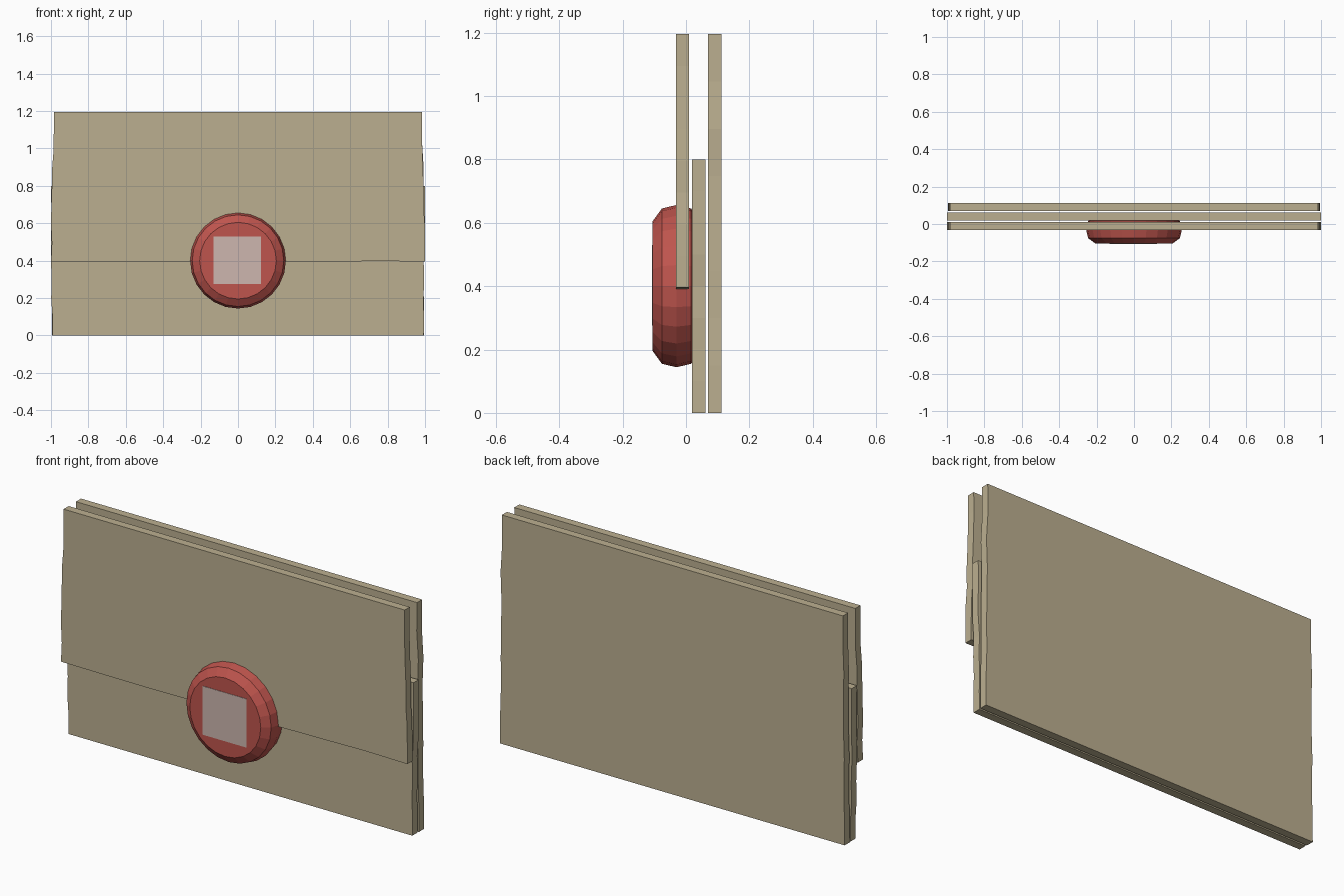
import bpy, bmesh, math, random

cube = bpy.data.objects.get("Cube")
if cube:
    bpy.data.objects.remove(cube)


def material(name, rgb):
    mat = bpy.data.materials.new(name)
    mat.use_nodes = True
    mat.diffuse_color = (*rgb, 1)
    bsdf = next(n for n in mat.node_tree.nodes if n.type == 'BSDF_PRINCIPLED')
    bsdf.inputs["Base Color"].default_value = (*rgb, 1)
    return mat


paper = material("parchment", (0.50, 0.43, 0.28))
wax = material("red wax", (0.52, 0.09, 0.075))
pale = material("pale pink", (0.61, 0.47, 0.43))


def finish(bm, name, mat):
    bmesh.ops.recalc_face_normals(bm, faces=bm.faces)
    mesh = bpy.data.meshes.new(name)
    bm.to_mesh(mesh)
    bm.free()
    mesh.materials.append(mat)
    obj = bpy.data.objects.new(name, mesh)
    bpy.context.collection.objects.link(obj)
    return obj


def extrude_outline(name, outline, y0, y1, mat):
    """Solid slab from an x-z outline."""
    bm = bmesh.new()
    face = bm.faces.new([bm.verts.new((x, y0, z)) for x, z in outline])
    new = bmesh.ops.extrude_face_region(bm, geom=[face])["geom"]
    bmesh.ops.translate(bm, vec=(0, y1 - y0, 0),
                        verts=[v for v in new if isinstance(v, bmesh.types.BMVert)])
    return finish(bm, name, mat)


def paper_panel(name, y0, z0, z1, top, bottom, ragged=0.0, steps=8):
    """Sheet with gently torn side edges, half-widths given at top and bottom."""
    def side(sign):
        pts = []
        for i in range(steps + 1):
            t = i / steps
            wobble = random.uniform(-0.005, 0.005) if 0 < i < steps else 0
            x = min(1.0, bottom + (top - bottom) * t + wobble)
            pts.append((sign * x, z0 + (z1 - z0) * t))
        return pts
    lower = [(-bottom + 2 * bottom * i / steps, z0 + random.uniform(-ragged, ragged))
             for i in range(1, steps)]
    outline = lower + side(1) + side(-1)[::-1]
    extrude_outline(name, outline, y0, y0 + 0.042, paper)


# Folded parchment sheets
random.seed(4)
paper_panel("front_flap", -0.032, 0.395, 1.195, 0.985, 1.0, ragged=0.004)
paper_panel("middle_fold", 0.019, 0, 0.80, 1.0, 0.993)
paper_panel("back_sheet", 0.07, 0, 1.195, 0.985, 0.995)

# Wax seal: profile of (radius, y) spun around the front-back axis
profile = [(0, -0.105), (0.205, -0.105), (0.245, -0.076), (0.256, -0.03),
           (0.245, 0.016), (0.205, 0.045), (0, 0.045)]
bm = bmesh.new()
verts = [bm.verts.new((r, y, 0.4)) for r, y in profile]
edges = [bm.edges.new(pair) for pair in zip(verts, verts[1:])]
bmesh.ops.spin(bm, geom=verts + edges, cent=(0, 0, 0.4), axis=(0, 1, 0),
               angle=math.tau, steps=24)
bmesh.ops.remove_doubles(bm, verts=bm.verts, dist=0.0005)
finish(bm, "wax_seal", wax)

# Square plate on the seal
s = 0.127
extrude_outline("seal_plate", [(x * s - 0.003, 0.402 + z * s) for x, z in
                               ((-1, -1), (1, -1), (1, 1), (-1, 1))],
                -0.107, -0.104, pale)
